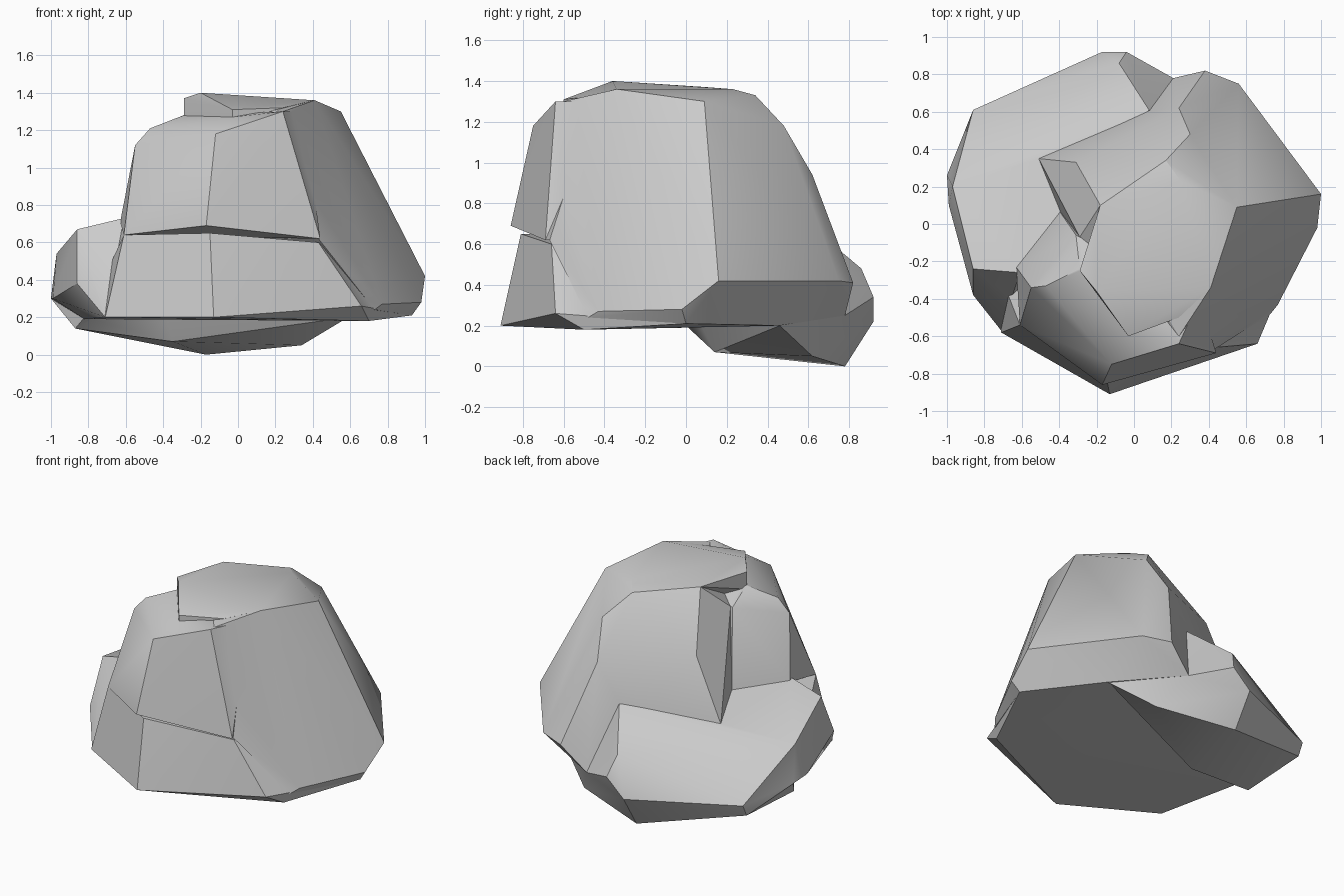
import bpy, bmesh, math


def hull(name, points):
    """Convex faceted chunk of stone around a few corner points."""
    bm = bmesh.new()
    for p in points:
        bm.verts.new(p)
    res = bmesh.ops.convex_hull(bm, input=bm.verts)
    junk = {g for g in res["geom_interior"] + res["geom_unused"]
            if isinstance(g, bmesh.types.BMVert)}
    bmesh.ops.delete(bm, geom=list(junk), context='VERTS')
    bmesh.ops.dissolve_limit(bm, angle_limit=math.radians(2),
                             verts=bm.verts, edges=bm.edges)
    bmesh.ops.recalc_face_normals(bm, faces=bm.faces)
    me = bpy.data.meshes.new(name)
    bm.to_mesh(me)
    bm.free()
    ob = bpy.data.objects.new(name, me)
    bpy.context.collection.objects.link(ob)
    return ob


# Main column with the sloping right side and rear spur
rock = hull("rock", [
    (-.51, .35, .61), (-.31, .33, 1.02), (-.18, .10, 1.37), (-.29, -.07, 1.2),
    (-.40, .07, .66), (.17, .34, 1.33), (.30, .48, 1.18), (.24, .62, .94),
    (.55, .09, 1.30), (.41, -.34, 1.36), (.25, .23, 1.36), (.24, -.60, 1.30),
    (.43, -.67, .62), (.38, .82, .41), (.56, .75, .42), (1.0, .16, .42),
    (.98, -.02, .28), (.73, -.48, .24), (.77, -.43, .27), (.93, 0, .21),
    (.60, .46, .20), (.21, .78, .25)])

# Flared front foot
foot = hull("front_foot", [
    (-.71, -.58, .20), (-.13, -.91, .20), (.66, -.64, .26), (.70, -.50, .18),
    (.93, 0, .21), (.60, .46, .20), (-.82, 0, .19),
    (-.61, -.54, .64), (-.15, -.81, .65), (.43, -.66, .60), (-.35, .10, .62)])

# Front-left shoulder overhanging the foot
shoulder = hull("front_shoulder", [
    (-.63, -.23, .71), (-.55, -.34, 1.12), (-.31, -.06, 1.2), (-.40, .07, .68),
    (-.61, -.54, .64), (-.17, -.86, .69), (.44, -.69, .62), (-.12, -.75, 1.18),
    (-.47, -.33, 1.21), (-.03, -.60, 1.27), (.24, -.64, 1.30),
    (-.29, -.24, 1.28), (.35, -.40, 1.30), (.20, -.10, .62)])

# Thin top cap
cap = hull("top_cap", [
    (-.29, -.25, 1.25), (-.29, -.25, 1.37), (-.20, -.36, 1.40),
    (-.03, -.60, 1.24), (-.03, -.60, 1.31), (.24, -.50, 1.32),
    (.41, -.34, 1.36), (.25, .23, 1.36), (-.18, .10, 1.37), (.10, 0, 1.1)])

# Low ledge at the left and back
ledge = hull("side_ledge", [
    (-.86, -.24, .67), (-.97, .20, .54), (-.40, .07, .69), (-.08, .86, .48),
    (.08, .61, .69), (-.61, -.26, .73), (-.86, -.38, .38), (-.71, -.57, .20),
    (-1.0, .26, .30), (-.99, .10, .30), (-.86, .61, .24), (-.17, .92, .22),
    (-.04, .92, .34), (.21, .78, .25), (-.82, 0, .19), (.55, .46, .20)])

# Lowest wedge on the underside
wedge = hull("bottom_wedge", [
    (-.86, .57, .16), (-.17, .78, 0), (.34, .62, .05), (-.35, .14, .07),
    (-.87, .07, .14), (-1.0, .26, .30), (-.86, .61, .24), (-.17, .92, .22),
    (.21, .78, .25), (.59, .46, .20), (-.82, 0, .20), (-.4, .05, .25)])

# Fuse the chunks into one stone
bpy.context.view_layer.objects.active = rock
rock.select_set(True)
for part in (foot, shoulder, cap, ledge, wedge):
    mod = rock.modifiers.new("fuse", 'BOOLEAN')
    mod.operation = 'UNION'
    mod.solver = 'EXACT'
    mod.object = part
    bpy.ops.object.modifier_apply(modifier=mod.name)
    bpy.data.objects.remove(part, do_unlink=True)

bpy.ops.object.shade_smooth_by_angle(angle=math.radians(30))
